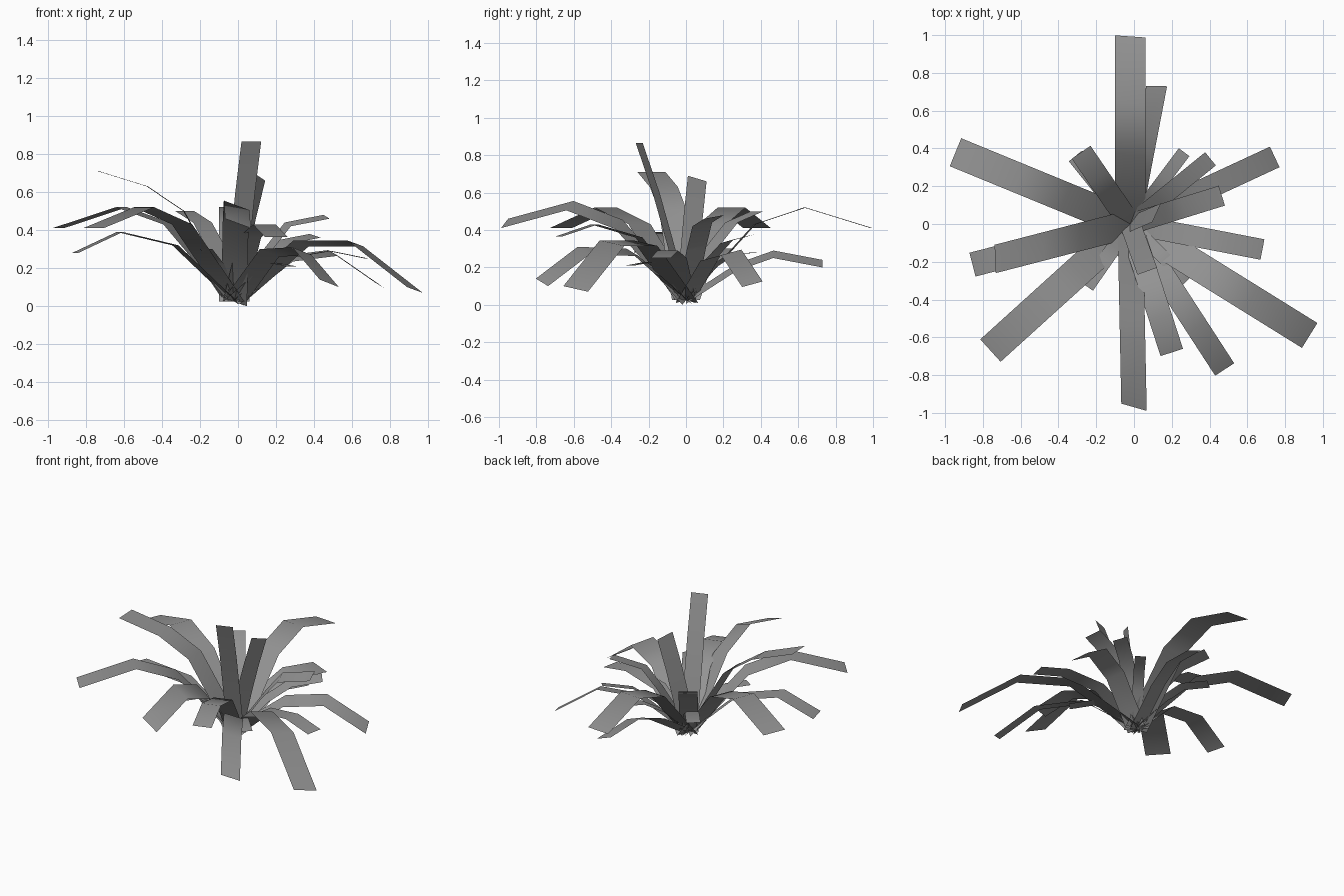
import bpy
from math import radians
from mathutils import Vector, Matrix

if "Cube" in bpy.data.objects:
    bpy.data.objects.remove(bpy.data.objects["Cube"])

BASE = Vector((-0.02, 0.0, 0.025))
GREY = bpy.data.materials.new("leaf_grey")
GREY.diffuse_color = (0.29, 0.29, 0.29, 1)
GREY.use_nodes = True
GREY.node_tree.nodes["Principled BSDF"].inputs["Base Color"].default_value = GREY.diffuse_color


def leaf(name, x, y, tip_z, knee_z, mid_z, width, roll=0.0, twist=0, knee=0.64, mid=0.37):
    """Flat three-segment ribbon arching from the crown out to its tip."""
    tip = Vector((x, y, 0))
    heading = (tip - Vector((BASE.x, BASE.y, 0))).normalized()
    side = Vector((-heading.y, heading.x, 0)) * width / 2
    side = Matrix.Rotation(radians(twist), 3, 'Z') @ side
    side.z = roll / 2
    verts = []
    for f, z in ((0, BASE.z), (mid, mid_z), (knee, knee_z), (1, tip_z)):
        c = BASE.lerp(tip, f)
        c.z = z
        verts += [c - side, c + side]
    faces = [(2 * i + 1, 2 * i + 3, 2 * i + 2, 2 * i)[::-1] for i in range(3)]
    faces = [f[::-1] for f in faces]
    mesh = bpy.data.meshes.new(name)
    mesh.from_pydata(verts, [], faces)
    mesh.shade_smooth()
    mesh.materials.append(GREY)
    bpy.context.collection.objects.link(bpy.data.objects.new(name, mesh))


# Long arching outer leaves
leaf("leaf_north", -.02, .993, .41, .52, .43, .16, twist=-4)
leaf("leaf_northwest", -.945, .38, .41, .52, .43, .16)
leaf("leaf_southwest", -.76, -.67, .41, .52, .43, .16)
leaf("leaf_south", 0, -.97, .435, .53, .43, .14, roll=-.05, twist=-17)
leaf("leaf_southeast", .93, -.59, .085, .33, .33, .155, roll=-.03, knee=.67)

# Medium drooping leaves
leaf("leaf_west_low", -.855, -.215, .28, .39, .32, .13, knee=.72)
leaf("leaf_west_high", -.735, -.185, .71, .63, .5, .15, twist=-12)
leaf("leaf_south_mid", .2, -.68, .365, .43, .36, .125, knee=.72)
leaf("leaf_southeast_mid", .48, -.77, .12, .29, .28, .12, roll=-.04, knee=.71)
leaf("leaf_east", .68, -.135, .25, .29, .25, .11, knee=.72)
leaf("leaf_east_low", .745, .355, .11, .28, .25, .12, roll=.03, knee=.68)
leaf("leaf_north_low", .12, .73, .22, .27, .2, .11, roll=.04, twist=10)

# Short inner leaves
leaf("leaf_inner_east", .465, .15, .47, .43, .3, .11, roll=.02, knee=.58)
leaf("leaf_inner_northeast", .405, .345, .37, .34, .24, .09, roll=.02)
leaf("leaf_inner_north", .265, .38, .28, .27, .2, .07)
leaf("leaf_inner_northwest", -.28, .38, .5, .44, .31, .12)
leaf("leaf_inner_northwest_low", -.31, .36, .3, .3, .22, .09)
leaf("leaf_inner_southwest", -.25, -.33, .3, .3, .22, .08)
leaf("leaf_inner_southeast", .28, -.3, .21, .23, .17, .07)

# Upright centre leaves
leaf("leaf_upright_tall", .07, -.25, .865, .6, .36, .11)
leaf("leaf_upright_short", .12, .06, .675, .47, .29, .11, roll=-.03, twist=-48)
